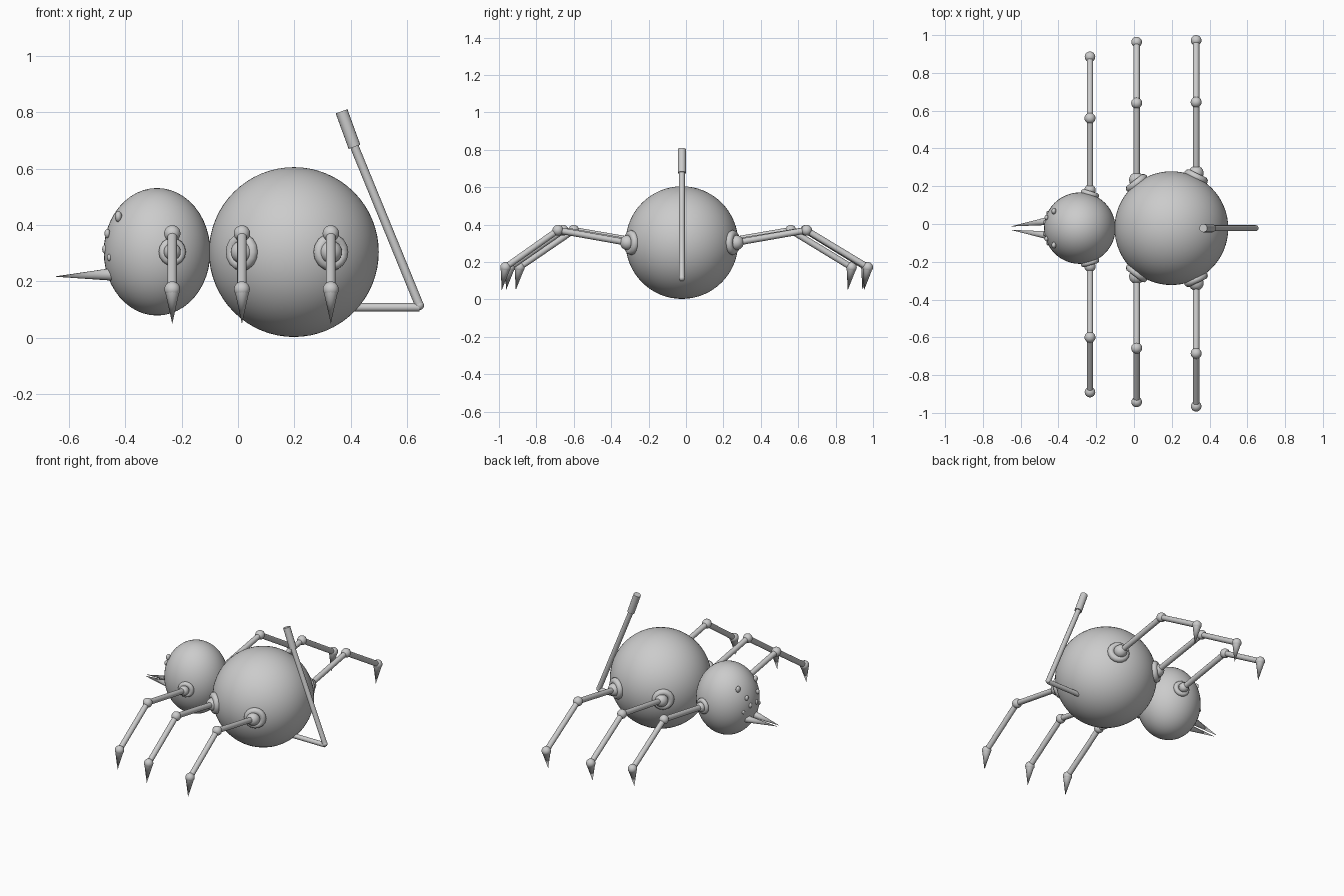
import bpy
from mathutils import Vector

cube = bpy.data.objects.get("Cube")
if cube:
    bpy.data.objects.remove(cube, do_unlink=True)

GREY = bpy.data.materials.new("neutral grey")
GREY.use_nodes = True
GREY.diffuse_color = (0.6, 0.6, 0.6, 1)
GREY.node_tree.nodes["Principled BSDF"].inputs["Base Color"].default_value = (0.6, 0.6, 0.6, 1)

MID = -0.022  # y of the model's mirror line


def finish(name):
    ob = bpy.context.object
    ob.name = name
    ob.data.materials.append(GREY)
    bpy.ops.object.shade_smooth_by_angle(angle=0.7)
    return ob


def ball(name, centre, scale, segments=24):
    bpy.ops.mesh.primitive_uv_sphere_add(segments=segments, ring_count=segments // 2, location=centre)
    bpy.context.object.scale = scale
    return finish(name)


def rod(name, start, end, r1, r2, sides=16):
    start, end = Vector(start), Vector(end)
    axis = end - start
    bpy.ops.mesh.primitive_cone_add(vertices=sides, radius1=r1, radius2=r2, depth=axis.length,
                                    location=(start + end) / 2)
    bpy.context.object.rotation_euler = axis.to_track_quat('Z', 'Y').to_euler()
    return finish(name)


# Body and head
BODY, HEAD = Vector((0.198, MID, 0.304)), Vector((-0.287, MID, 0.305))
BODY_R, HEAD_R = 0.301, 0.189
ball("body", BODY, (BODY_R,) * 3, 64)
ball("head", HEAD, (HEAD_R, HEAD_R, 0.226), 48)


def socket(name, x, side, parent, radius, size):
    """Flattened ring and ball lying on the surface of the parent sphere."""
    dx = x - parent.x
    normal = Vector((dx, side * (radius ** 2 - dx ** 2) ** 0.5, 0)).normalized()
    centre = parent + normal * radius
    bpy.ops.mesh.primitive_torus_add(major_segments=16, minor_segments=10, location=centre,
                                     major_radius=0.046 * size, minor_radius=0.021 * size)
    bpy.context.object.rotation_euler = normal.to_track_quat('Z', 'Y').to_euler()
    finish(name + "_socket_ring")
    joint = centre + normal * 0.022
    joint.x = x
    ball(name + "_socket_ball", joint, (0.04 * size,) * 3)
    return joint


# Legs: x, parent sphere, radius, socket size, then knee and ankle y on each side
legs = [
    ("front", -0.233, HEAD, HEAD_R, 0.75, {1: (0.56, 0.885), -1: (-0.60, -0.89)}),
    ("middle", 0.014, BODY, BODY_R, 1.0, {1: (0.64, 0.963), -1: (-0.657, -0.942)}),
    ("rear", 0.329, BODY, BODY_R, 1.0, {1: (0.645, 0.972), -1: (-0.685, -0.965)}),
]
for label, x, parent, radius, size, reach in legs:
    for side, (knee_y, ankle_y) in reach.items():
        name = label + ("_far_leg" if side > 0 else "_near_leg")
        hip = socket(name, x, side, parent, radius, size)
        knee, ankle = (x, knee_y, 0.37), (x, ankle_y, 0.172)
        rod(name + "_upper", hip, knee, 0.017, 0.017)
        rod(name + "_lower", knee, ankle, 0.017, 0.017)
        ball(name + "_knee", knee, (0.029,) * 3)
        ball(name + "_ankle", ankle, (0.028,) * 3)
        rod(name + "_claw", ankle, (x, ankle_y - 0.02, 0.05), 0.027, 0.0)

# Eyes and fangs, mirrored across the head
for side in (1, -1):
    for i, (x, dy, z, r) in enumerate([(-0.424, 0.09, 0.43, 0.017), (-0.463, 0.056, 0.37, 0.014),
                                       (-0.471, 0.03, 0.314, 0.014), (-0.456, 0.08, 0.285, 0.011)]):
        ball(f"eye_{i}_{side}", (x, MID + side * dy, z), (r * 0.75, r, r * 1.15), 16)
    rod(f"fang_{side}", (-0.42, MID + side * 0.043, 0.226),
        (-0.653, MID + side * 0.009, 0.217), 0.025, 0.0)

# Bent tail with a thick grip at the end
corner, neck, top = (0.643, MID, 0.115), (0.413, MID, 0.677), (0.367, MID, 0.803)
rod("tail_base", (0.36, MID, 0.108), (0.643, MID, 0.108), 0.015, 0.015, 12)
ball("tail_bend", corner, (0.0165,) * 3, 16)
rod("tail_shaft", corner, neck, 0.0155, 0.0155, 12)
rod("tail_grip", neck, top, 0.022, 0.022, 16)
